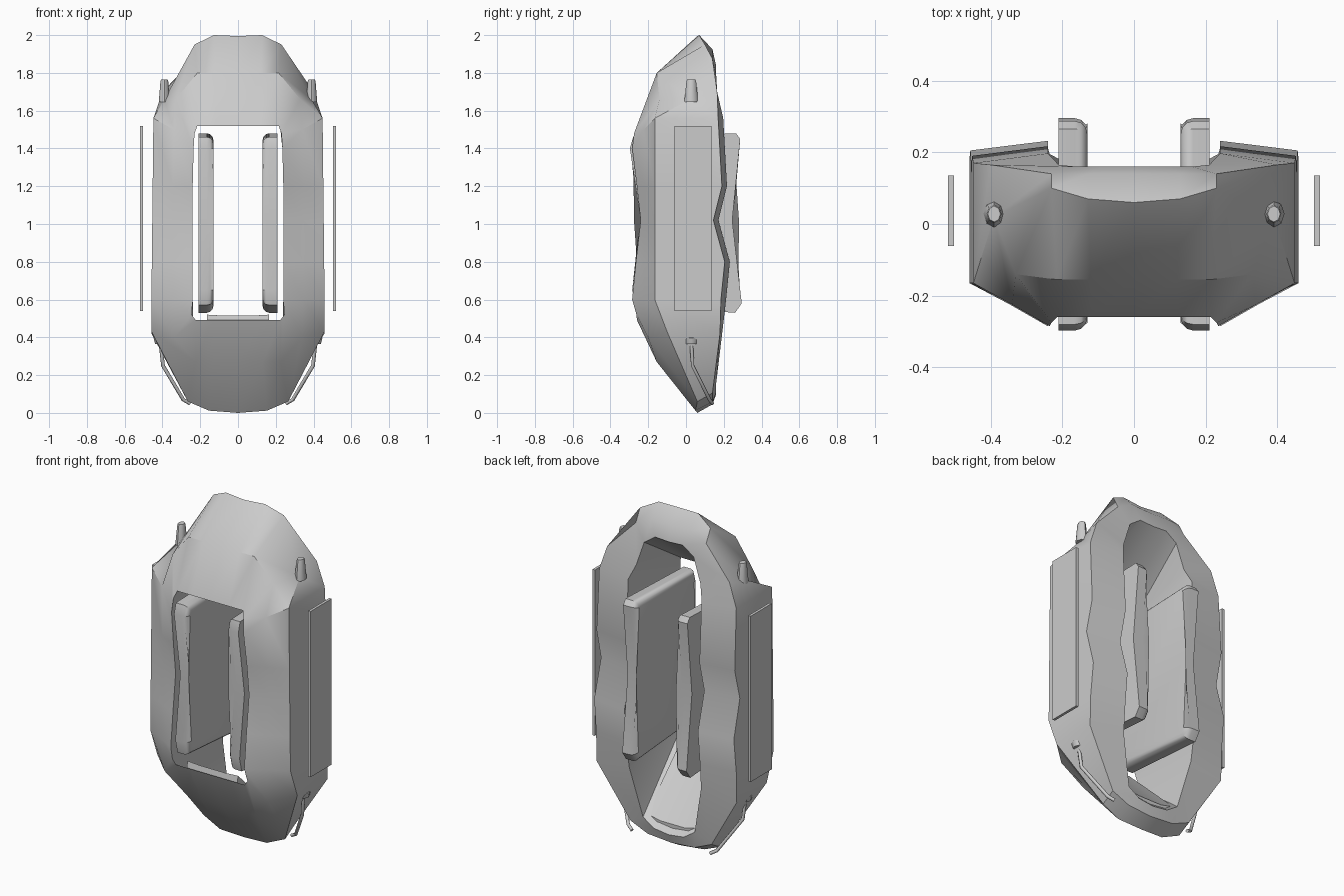
import bpy, bmesh, math

if "Cube" in bpy.data.objects:
    bpy.data.objects.remove(bpy.data.objects["Cube"])

grey = bpy.data.materials.new("plain grey")
grey.use_nodes = True
grey.diffuse_color = (0.6, 0.6, 0.6, 1)
grey.node_tree.nodes["Principled BSDF"].inputs["Base Color"].default_value = grey.diffuse_color


def finish(bm, name, smooth_angle):
    bmesh.ops.recalc_face_normals(bm, faces=bm.faces)
    mesh = bpy.data.meshes.new(name)
    bm.to_mesh(mesh)
    bm.free()
    mesh.materials.append(grey)
    part = bpy.data.objects.new(name, mesh)
    bpy.context.collection.objects.link(part)
    bpy.ops.object.select_all(action="DESELECT")
    part.select_set(True)
    bpy.context.view_layer.objects.active = part
    bpy.ops.object.shade_smooth_by_angle(angle=math.radians(smooth_angle))


def loft(rings, closed=False):
    bm = bmesh.new()
    rows = [[bm.verts.new(point) for point in ring] for ring in rings]
    following = rows[1:] + rows[:1] if closed else rows[1:]
    for row, after in zip(rows, following):
        for i in range(len(row)):
            j = (i + 1) % len(row)
            bm.faces.new((row[i], row[j], after[j], after[i]))
    if not closed:
        bm.faces.new(rows[0])
        bm.faces.new(rows[-1])
    return bm


def prism(outline, start, end):
    return loft([[(x, y, z) for y, z in outline] for x in (start, end)])


# Body frame sections run: front lip, front middle, front outer, back outer, back inner
def end_section(x, flare, lip, middle, rim, rim_y, inward):
    outer = x * flare
    return [(x, -.26, lip), (x, -.155, middle), (outer, rim_y, rim),
            (outer, .14, rim + inward), (x * .75, .16, rim + inward * 2.2)]


def side_section(z, front, back):
    outer = .465 - .011 * z
    return [(.24, front, z), (.345, (front - .165) / 2, z), (outer, -.165, z),
            (outer, back, z), (.24, back + .027, z)]


top = [end_section(x, 1.07, 1.52, 1.8, rim, rim_y, -.075)
       for x, rim, rim_y in ((0, 1.995, .06), (.12, 2, .07), (.215, 1.95, .1))]
upper_shoulder = [(.23, -.275, 1.48), (.33, -.14, 1.66), (.39, .02, 1.66),
                  (.4, .165, 1.7), (.21, .165, 1.64)]
sides = [side_section(z, front, back) for z, front, back in (
    (1.56, -.285, .17), (1.2, -.26, .19), (1.02, -.24, .145), (.8, -.265, .205), (.6, -.285, .185))]
sides[0][:2] = [(.235, -.285, 1.4), (.34, -.225, 1.5)]
lower_shoulder = [(.245, -.262, .52), (.34, -.2, .4), (.458, -.1, .43),
                  (.458, .18, .42), (.235, .195, .45)]
bottom = [end_section(x, 1.18, .492, .27, rim, rim_y, .045)
          for x, rim, rim_y in ((.225, .06, .06), (.13, .012, .05), (0, 0, .06))]
half = top + [upper_shoulder] + sides + [lower_shoulder] + bottom
mirrored = [[(-x, y, z) for x, y, z in section] for section in half[-2:0:-1]]
finish(loft(half + mirrored, closed=True), "body_frame", 35)

# Curved tongue rising inside the lower lip
tongue = [[(x, -.235, .515 + lift / 4), (x, .13, .15 + lift), (x, .13, .11), (x, -.245, .47)]
          for x, lift in ((-.165, .02), (-.08, 0), (.08, 0), (.165, .02))]
finish(loft(tongue), "lower_tongue", 40)

pad_outline = [(-.28, 1.46), (-.297, 1.4), (-.24, 1.02), (-.285, .65), (-.265, .57),
               (.26, .53), (.295, .58), (.245, 1.02), (.287, 1.45), (.265, 1.48)]
guard_outline = [(-.062, .54), (.135, .54), (.135, 1.52), (-.062, 1.52)]


def knob(name, x, base, height, base_radius, tip_radius):
    rings = []
    for z, radius in ((base, base_radius), (base + height * .9, tip_radius),
                      (base + height, tip_radius * .85)):
        turns = [math.tau * k / 8 for k in range(8)]
        rings.append([(x + radius * .8 * math.cos(turn), .028 + radius * math.sin(turn), z)
                      for turn in turns])
    finish(loft(rings), name, 50)


def cable(name, mirror):
    curve = bpy.data.curves.new(name, "CURVE")
    curve.dimensions = "3D"
    curve.bevel_depth = .01
    curve.bevel_resolution = 1
    curve.use_fill_caps = True
    path = [(.41, .028, .37), (.397, .035, .25), (.29, .125, .07), (.255, .14, .05)]
    spline = curve.splines.new("POLY")
    spline.points.add(len(path) - 1)
    for point, (x, y, z) in zip(spline.points, path):
        point.co = (mirror * x, y, z, 1)
    curve.materials.append(grey)
    bpy.context.collection.objects.link(bpy.data.objects.new(name, curve))


for side, mirror in (("left", 1), ("right", -1)):
    # Inner side pad, with its inward edge rounded
    pad = prism(pad_outline, mirror * .13, mirror * .21)
    rim = [edge for edge in pad.edges if all(abs(vert.co.x) < .15 for vert in edge.verts)]
    bmesh.ops.bevel(pad, geom=rim, offset=.035, segments=3, profile=.5, affect="EDGES")
    finish(pad, side + "_inner_pad", 40)

    # Flat outer guard plate
    finish(prism(guard_outline, mirror * .502, mirror * .518), side + "_guard_plate", 30)

    # Upper stud, and lower button with its bent cable
    knob(side + "_upper_stud", mirror * .39, 1.645, .12, .037, .026)
    knob(side + "_lower_button", mirror * .415, .365, .035, .03, .04)
    cable(side + "_cable", mirror)
